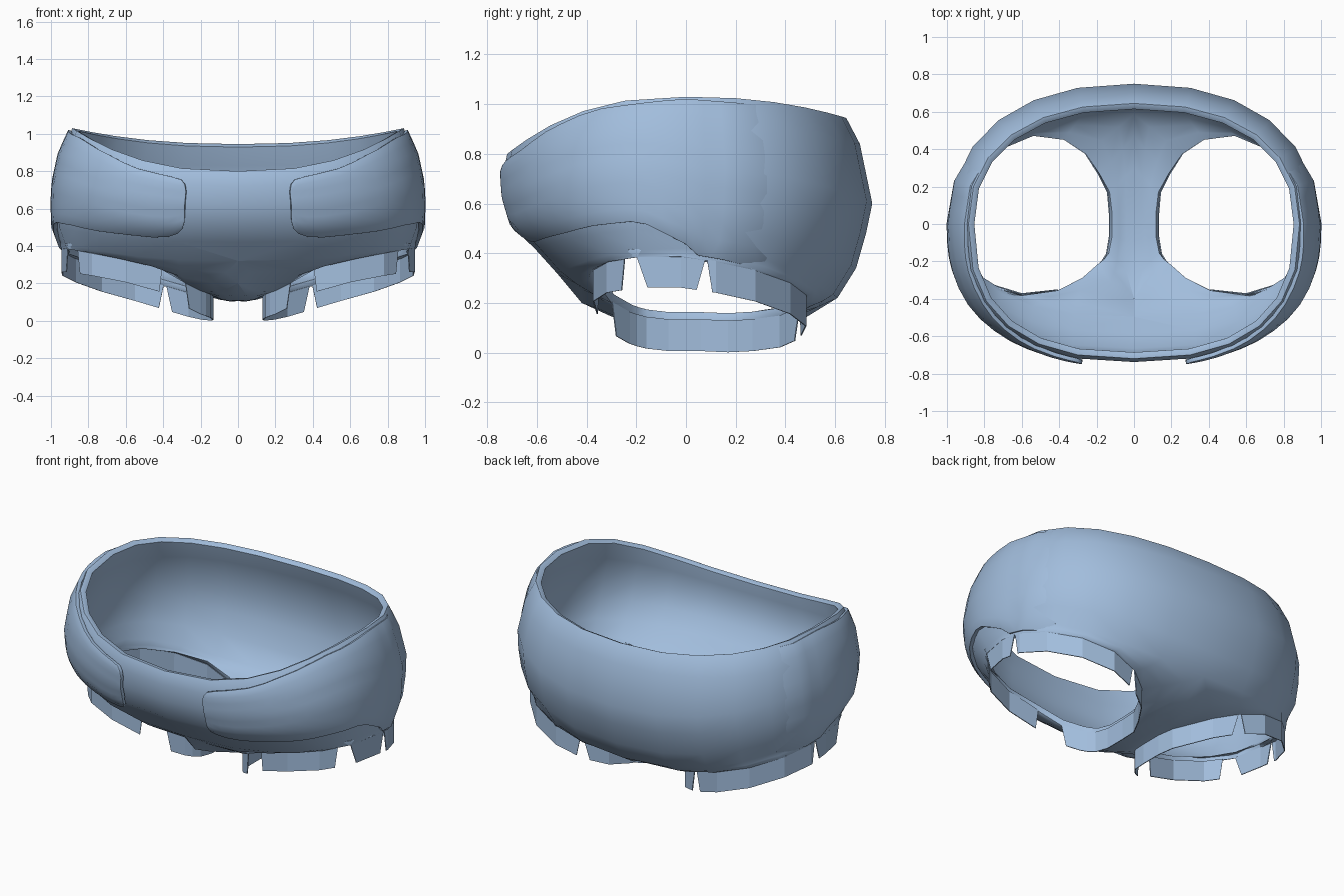
import bpy
from math import sin, cos, radians
from mathutils import Vector

if "Cube" in bpy.data.objects:
    bpy.data.objects.remove(bpy.data.objects["Cube"])

fabric = bpy.data.materials.new("light_blue_fabric")
fabric.diffuse_color = (0.36, 0.51, 0.72, 1)
fabric.use_nodes = True
fabric.node_tree.nodes["Principled BSDF"].inputs["Base Color"].default_value = fabric.diffuse_color


def lerp_table(table, t):
    """Linear lookup in [(key, value), ...]."""
    if t <= table[0][0]:
        return table[0][1]
    for (a, p), (b, q) in zip(table, table[1:]):
        if t <= b:
            return p + (q - p) * ((t - a) / (b - a))
    return table[-1][1]


def make(name, verts, faces, thick, smooth=True, bevel=0):
    """Half part, mirrored across x and given thickness inward."""
    me = bpy.data.meshes.new(name)
    me.from_pydata([tuple(v) for v in verts], [], faces)
    me.materials.append(fabric)
    for p in me.polygons:
        p.use_smooth = smooth
    ob = bpy.data.objects.new(name, me)
    bpy.context.collection.objects.link(ob)
    m = ob.modifiers.new("mirror", 'MIRROR')
    m.use_clip = True
    m.merge_threshold = 0.001
    s = ob.modifiers.new("thickness", 'SOLIDIFY')
    s.thickness = thick
    s.offset = -1
    if bevel:
        b = ob.modifiers.new("soft_edge", 'BEVEL')
        b.width = bevel
        b.segments = 2
        b.limit_method = 'ANGLE'
        b.angle_limit = radians(55)
    return ob


def grid(cols):
    """Faces between neighbouring columns of points running downward."""
    n, h = len(cols), len(cols[0])
    verts = [p for c in cols for p in c]
    faces = []
    for i in range(n - 1):
        j = i + 1
        for k in range(h - 1):
            faces.append((i*h + k, i*h + k + 1, j*h + k + 1, j*h + k))
    return verts, faces


# Vertical profiles as (radius, height), from waist down to hip line
FRONT = [(.72, .80), (.738, .72), (.73, .62), (.695, .50), (.61, .42), (.52, .32)]
SIDE = [(.885, 1.03), (.945, .90), (.98, .74), (.985, .62), (.98, .50), (.95, .42)]
BACK = [(.645, .945), (.70, .84), (.75, .60), (.725, .48), (.685, .34), (.61, .22)]

# Leg opening: front to back round the outside, then back to front inside
HOLE = [Vector(p) for p in (
    (.20, -.23, .16), (.28, -.30, .20), (.42, -.36, .28), (.60, -.375, .33),
    (.78, -.32, .365), (.91, -.20, .385), (.945, -.02, .385), (.94, .12, .365),
    (.87, .28, .33), (.73, .42, .28), (.55, .485, .23), (.38, .46, .18),
    (.26, .38, .145), (.19, .27, .13), (.14, .17, .125), (.13, .06, .13),
    (.13, -.07, .13), (.145, -.16, .14), (.17, -.20, .15))]
CROTCH = [(.48, .14), (.30, .115), (.10, .105), (-.10, .11), (-.30, .145), (-.42, .20)]


def hole_at(t):
    i = int(t)
    n = len(HOLE)
    return HOLE[i % n].lerp(HOLE[(i + 1) % n], t - i)


def to_hole(p, h):
    """Short panel from the hip line to the leg opening."""
    sag = Vector((0, 0, -.01))
    return [p, p.lerp(h, .33) + sag, p.lerp(h, .67) + sag, h]


def column(deg):
    """Points from waist to leg opening at an angle (0 front, 180 back)."""
    a = radians(deg)
    s, c = abs(sin(a)), cos(a)
    if deg in (0, 180):
        s = 0.0
    end, e = (FRONT, .8) if c >= 0 else (BACK, .87)
    w = s * s
    pts = []
    for (ry, ze), (rx, zs) in zip(end, SIDE):
        y = ry * abs(c) ** e * (-1 if c >= 0 else 1)
        pts.append(Vector((rx * s ** e, y, zs * w + ze * (1 - w))))
    return pts[:-1] + to_hole(pts[-1], hole_at(deg / 15))


# Main shell: outer columns, plus the crotch strip joined to the same hip loop
outer = [column(d) for d in range(0, 181, 15)]
h = len(outer[0])
verts, faces = grid(outer)
low = list(range(h - 4, h))
loop = [[12 * h + k for k in low]]
for (y, z), hp in zip(CROTCH, HOLE[13:]):
    base = len(verts)
    verts += to_hole(Vector((0, y, z)), hp)
    loop.append([base + k for k in range(4)])
loop.append(low)
for A, B in zip(loop, loop[1:]):
    for k in range(3):
        faces.append((A[k], A[k+1], B[k+1], B[k]))
make("shell", verts, faces, .035, bevel=.012)

# Raised side panel: wraps from the front round the hip and fades at the back
TOP = [(12, .69), (12.6, .73), (14, .755), (16.5, .768), (32, .82), (44, .885),
       (65, .978), (90, 1.022), (125, .985)]
BOTTOM = [(12, .53), (12.6, .49), (14, .465), (17, .448), (22, .445), (45, .48),
          (60, .51), (78, .53), (85, .48), (95, .39), (104, .375), (125, .325)]
OFFSET = [(12, .026), (30, .02), (90, .018), (105, .009), (120, -.008)]


def on_shell(deg, z):
    pts = column(deg)
    if deg > 90:        # follow the shell's facets where the panel blends in
        i = int(deg // 15)
        pts = [p.lerp(q, deg / 15 - i) for p, q in zip(outer[i], outer[i + 1])]
    table = [(p.z, p) for p in reversed(pts)]
    p = lerp_table(table, z).copy()
    out = Vector((p.x, p.y / .56, 0)).normalized()
    return p + out * lerp_table(OFFSET, deg)


panel = []
for d in [12, 12.6, 14, 17, 22, 30, 37, 45, 52, 60, 68, 75, 80, 85, 90, 95, 100, 105, 112.5, 120]:
    t, b = lerp_table(TOP, d), lerp_table(BOTTOM, d)
    panel.append([on_shell(d, t + (b - t) * k / 9) for k in range(10)])
make("side_panel", *grid(panel), .022, bevel=.009)

# Leg cuffs: thin strips hanging from the leg opening, with notches between
CUFFS = [(11, 20, .25, "inner_cuff"), (1.9, 4.6, .1, "front_cuff"),
         (5, 6.7, .25, "side_cuff"), (6.75, 10.9, .15, "back_cuff")]
for t0, t1, cut, name in CUFFS:
    keys = [t0] + [t for t in range(int(t0) + 1, 21) if t0 + cut < t < t1 - cut] + [t1]
    cols = []
    for t in keys:
        top, bot = hole_at(t), hole_at(min(max(t, t0 + cut), t1 - cut))
        cols.append([top + Vector((0, 0, .004)), bot - Vector((0, 0, .124))])
    make(name, *grid(cols), .005, smooth=False)
